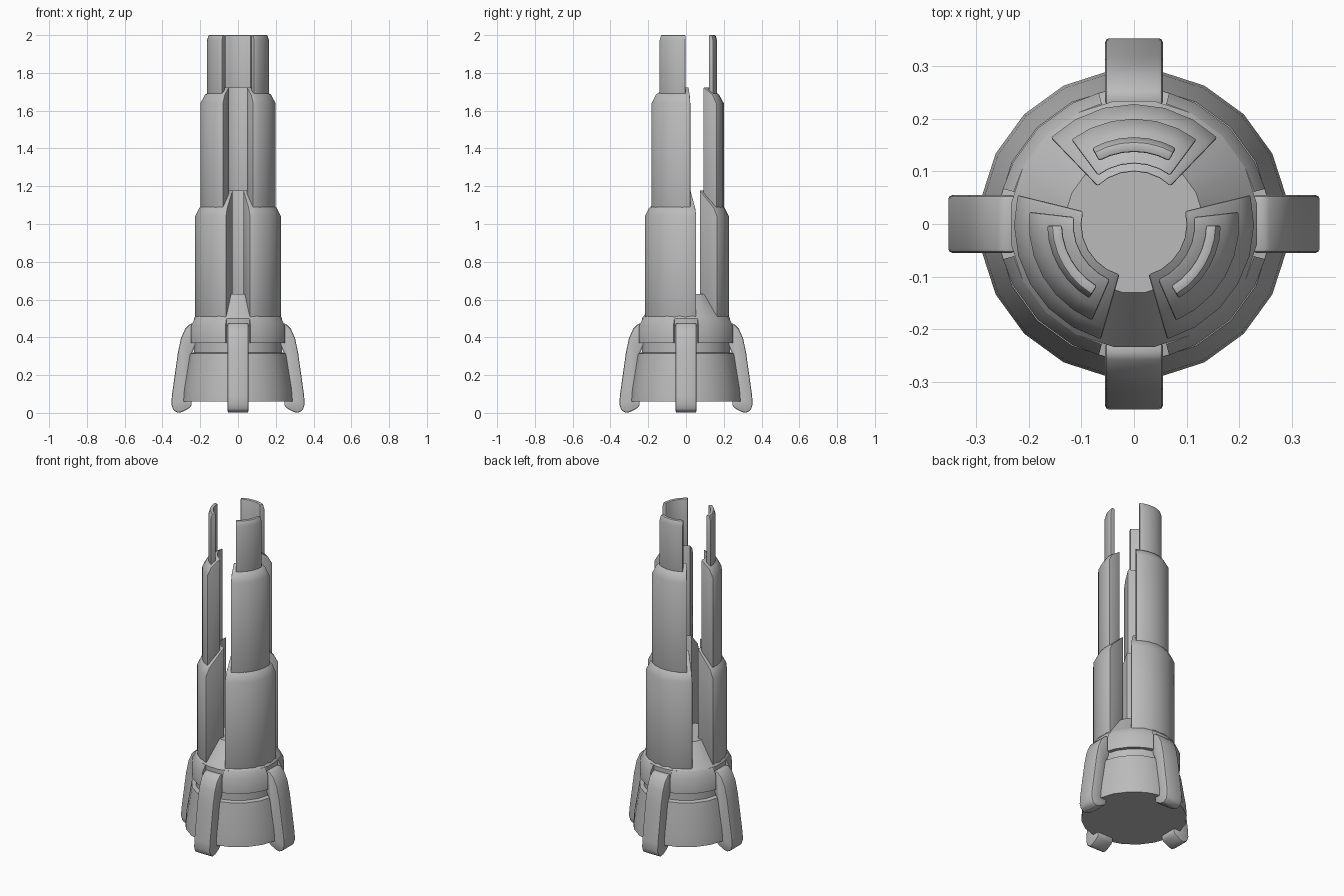
import bpy, bmesh, math
from mathutils import Matrix

if "Cube" in bpy.data.objects:
    bpy.data.objects.remove(bpy.data.objects["Cube"])

grey = bpy.data.materials.new("plain grey")
grey.diffuse_color = (0.5, 0.5, 0.5, 1)
grey.use_nodes = True
grey.node_tree.nodes["Principled BSDF"].inputs["Base Color"].default_value = grey.diffuse_color


def finish(bm, name, bevel=0.0):
    """Turn a bmesh into a shaded object with an optional softened edge."""
    bmesh.ops.recalc_face_normals(bm, faces=bm.faces)
    mesh = bpy.data.meshes.new(name)
    bm.to_mesh(mesh)
    bm.free()
    mesh.materials.append(grey)
    ob = bpy.data.objects.new(name, mesh)
    bpy.context.collection.objects.link(ob)
    bpy.ops.object.select_all(action='DESELECT')
    ob.select_set(True)
    bpy.context.view_layer.objects.active = ob
    if bevel:
        mod = ob.modifiers.new("soft edges", 'BEVEL')
        mod.width, mod.segments = bevel, 2
        mod.limit_method, mod.angle_limit = 'ANGLE', math.radians(35)
        bpy.ops.object.modifier_apply(modifier=mod.name)
    bpy.ops.object.shade_smooth_by_angle(angle=math.radians(30))
    return ob


def sweep(name, profile, angles, closed=False, bevel=0.0):
    """Sweep an (r, z) profile through the angles: full lathe or capped arc."""
    bm = bmesh.new()
    rows = [[bm.verts.new((r * math.cos(a), r * math.sin(a), z)) for r, z in profile]
            for a in map(math.radians, angles)]
    n, m = len(rows), len(profile)
    for i in range(n if closed else n - 1):
        a, b = rows[i], rows[(i + 1) % n]
        for j in range(m - 1 if closed else m):
            k = (j + 1) % m
            bm.faces.new((a[j], b[j], b[k], a[k]))
    if closed:
        bm.faces.new([r[0] for r in rows])
        bm.faces.new([r[-1] for r in rows])
    else:
        bm.faces.new(rows[0])
        bm.faces.new(rows[-1])
    return finish(bm, name, bevel)


# Flared base, neck and sloped cap
sweep("base", [(0.295, 0.06), (0.29, 0.13), (0.26, 0.315), (0.237, 0.32),
               (0.237, 0.5), (0.132, 0.63)],
      [9 + 18 * i for i in range(20)], closed=True)

# Collar in four arcs, open where the claws pass
collar = [(0.22, 0.37), (0.258, 0.37), (0.258, 0.46), (0.237, 0.5), (0.22, 0.5)]
for q in range(4):
    sweep(f"collar_{q}", collar, [90 * q + a for a in (15, 27, 45, 63, 75)])

# Three columns of stepped curved plates
tiers = {
    "lower_plate": (44, [(0.1, 0.49), (0.228, 0.49), (0.228, 1.04),
                         (0.205, 1.085), (0.1, 1.18)]),
    "middle_plate": (36.6, [(0.115, 1.0), (0.2, 1.0), (0.2, 1.64),
                            (0.175, 1.685), (0.115, 1.725)]),
    "upper_plate": (29, [(0.137, 1.6), (0.165, 1.6), (0.165, 1.97),
                         (0.156, 2.0), (0.137, 2.0)]),
}
for c, centre in enumerate((90, 210, 330)):
    for name, (half, profile) in tiers.items():
        angles = [centre + half * s / 3 for s in range(-3, 4)]
        sweep(f"{name}_{c}", profile, angles, bevel=0.004)

# Four curved claws hooking under the base
claw = [(0.225, 0.475), (0.252, 0.473), (0.28, 0.445), (0.302, 0.395), (0.318, 0.32),
        (0.335, 0.2), (0.35, 0.09), (0.353, 0.045), (0.343, 0.015), (0.318, 0.0),
        (0.295, 0.005), (0.258, 0.025), (0.245, 0.04), (0.245, 0.065),
        (0.28, 0.075), (0.25, 0.3), (0.225, 0.36)]
for q in range(4):
    bm = bmesh.new()
    sides = [[bm.verts.new((r, y, z)) for r, z in claw] for y in (-0.055, 0.055)]
    for s in sides:
        bm.faces.new(s)
    for j in range(len(claw)):
        k = (j + 1) % len(claw)
        bm.faces.new((sides[0][j], sides[1][j], sides[1][k], sides[0][k]))
    bmesh.ops.rotate(bm, verts=bm.verts, matrix=Matrix.Rotation(math.radians(90 * q), 3, 'Z'))
    finish(bm, f"claw_{q}", 0.008)
